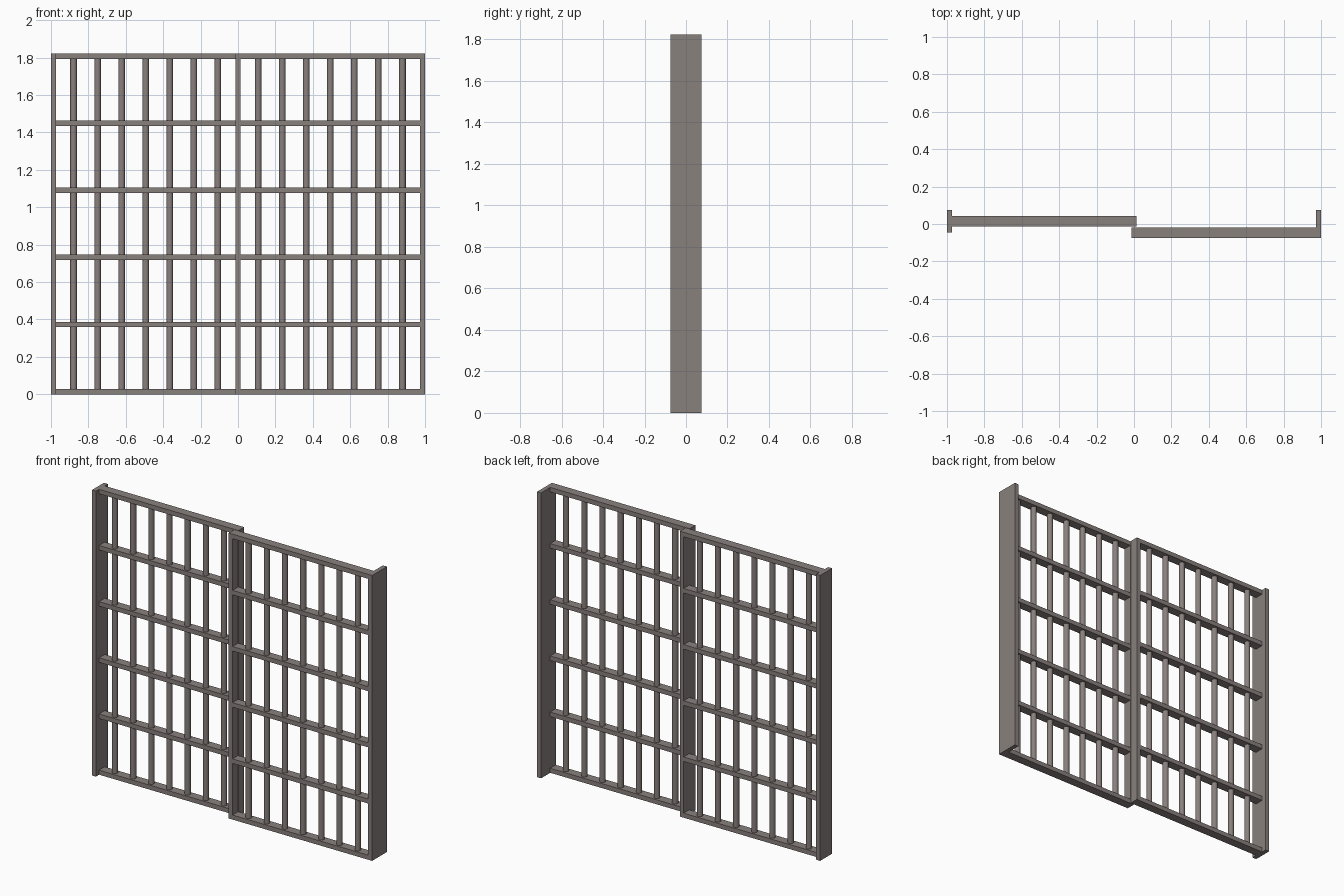
import bpy

if "Cube" in bpy.data.objects:
    bpy.data.objects.remove(bpy.data.objects["Cube"])

# One painted-steel colour
steel = bpy.data.materials.new("warm grey steel")
steel.diffuse_color = (0.25, 0.218, 0.208, 1)
steel.use_nodes = True
steel.node_tree.nodes["Principled BSDF"].inputs["Base Color"].default_value = steel.diffuse_color

HEIGHT = 1.823
T = 0.029            # thickness of rails, stiles and posts
BAR_R = 0.018


def box(name, x0, x1, y0, y1, z0, z1):
    bpy.ops.mesh.primitive_cube_add(
        size=1, location=((x0 + x1) / 2, (y0 + y1) / 2, (z0 + z1) / 2))
    ob = bpy.context.object
    ob.name = name
    ob.scale = (x1 - x0, y1 - y0, z1 - z0)
    bpy.ops.object.transform_apply(location=False, rotation=False, scale=True)
    ob.data.materials.append(steel)


def bar(name, x, y):
    bpy.ops.mesh.primitive_cylinder_add(
        vertices=16, radius=BAR_R, depth=HEIGHT - T, location=(x, y, HEIGHT / 2))
    ob = bpy.context.object
    ob.name = name
    ob.data.materials.append(steel)
    bpy.ops.object.shade_smooth_by_angle()


def panel(name, side, y0, y1):
    # Six horizontal rails
    xa, xb = sorted((side * 0.972, side * 0.013))
    for i in range(6):
        z = i * (HEIGHT - T) / 5
        box(f"{name}_rail_{i + 1}", xa, xb, y0, y1, z, z + T)
    # Meeting stile at the centre
    box(f"{name}_stile", -0.0135, 0.0135, y0, y1, 0, HEIGHT)
    # Seven round bars
    for i in range(7):
        bar(f"{name}_bar_{i + 1}", side * (0.108 + 0.1285 * i), (y0 + y1) / 2)


# Rear (left) and front (right) sliding panels
panel("left_panel", -1, -0.014, 0.043)
panel("right_panel", 1, -0.0745, -0.0175)

# Wide end posts
box("left_post", -1, -0.972, -0.046, 0.0745, 0, HEIGHT)
box("right_post", 0.972, 1, -0.0745, 0.0745, 0, HEIGHT)
